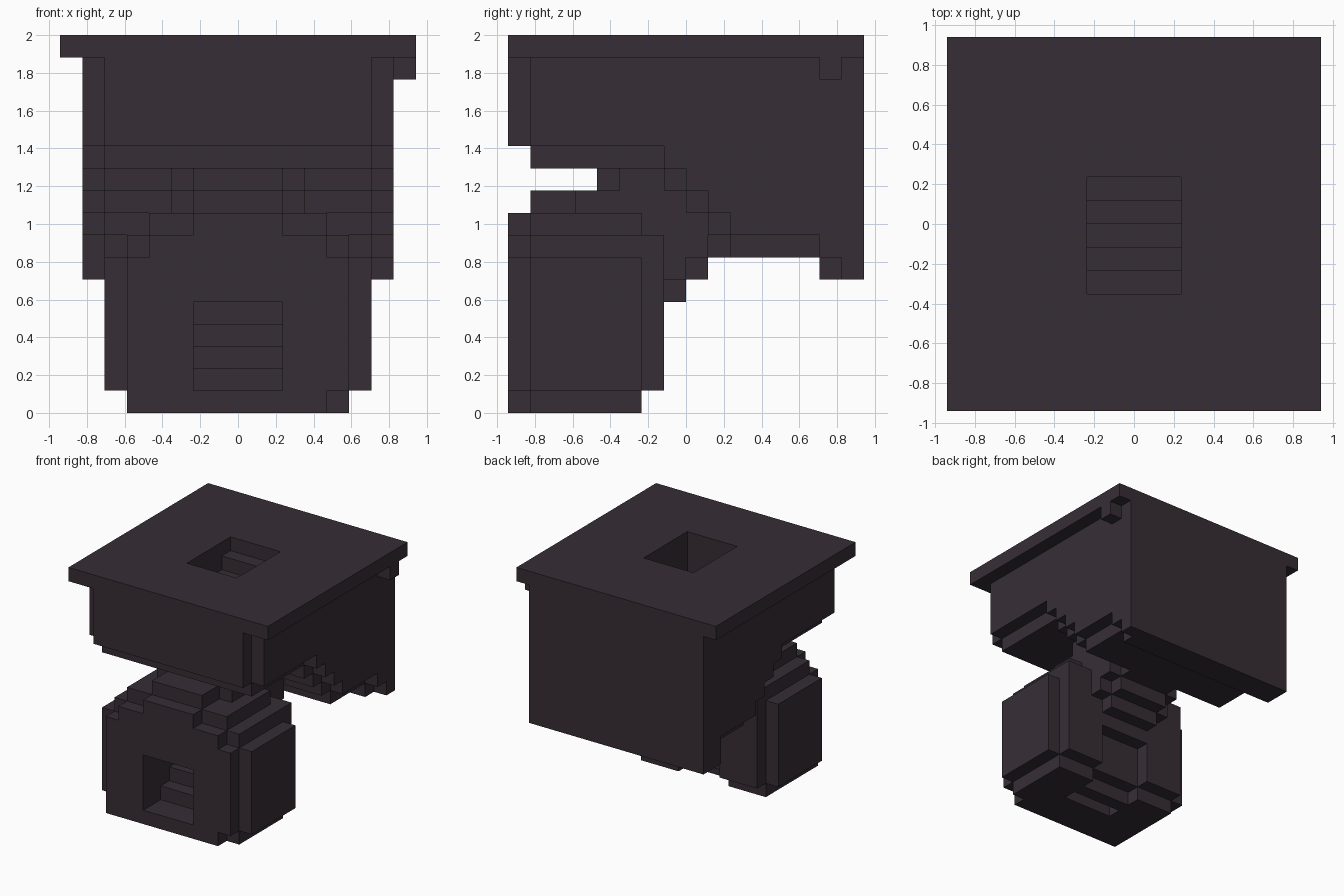
import bpy, bmesh
from mathutils import Vector

cube = bpy.data.objects.get("Cube")
if cube:
    bpy.data.objects.remove(cube)

UNIT = 2 / 17
mat = bpy.data.materials.new("dark_plum")
mat.use_nodes = True
mat.diffuse_color = (0.037, 0.027, 0.036, 1)
mat.node_tree.nodes["Principled BSDF"].inputs["Base Color"].default_value = mat.diffuse_color

owner = {}  # block cell -> part name


def cells(x0, x1, y0, y1, z0, z1):
    return [(x, y, z) for x in range(x0, x1) for y in range(y0, y1) for z in range(z0, z1)]


def add(part, half, y0, y1, z0, z1):
    """Fill a block centred on x = 0."""
    for c in cells(-half, half, y0, y1, z0, z1):
        owner.setdefault(c, part)


def cut(x0, x1, y0, y1, z0, z1):
    for c in cells(x0, x1, y0, y1, z0, z1):
        owner.pop(c, None)


# Rim slab with a small tab below it
add("rim", 8, -8, 8, 16, 17)
owner[(7, 6, 15)] = "rim"

# Upper body: stepped underside, the side skin ends one block higher
add("body", 6, -8, -7, 12, 16)
for y in range(-7, 8):
    if y >= 6:
        skin = core = 6
    else:
        skin = min(12, max(8, 10 - y))
        core = skin - 1
    add("body", 7, y, y + 1, skin, 16)
    add("body", 6, y, y + 1, core, 16)
cut(6, 7, 6, 7, 6, 7)

# Head: rounded block
for half, y0, y1, z0, z1 in [
    (5, -8, -2, 0, 1), (5, -8, -1, 1, 7), (6, -7, -2, 1, 7),
    (4, -8, -1, 7, 8), (5, -7, -1, 7, 8),
    (2, -8, -7, 8, 9), (4, -7, -2, 8, 9), (2, -7, -5, 9, 10),
]:
    add("head", half, y0, y1, z0, z1)
cut(4, 5, -8, -7, 0, 1)

# Neck: stepped bend joining head and body
for half, y0, y1, z0, z1 in [
    (3, -5, 1, 9, 10), (2, -4, 0, 10, 11), (3, -3, 0, 10, 11),
    (3, -2, 2, 8, 9), (3, -1, 1, 7, 8), (2, 1, 2, 7, 8),
    (3, -1, 0, 6, 7), (2, 0, 1, 6, 7), (2, -1, 0, 5, 6),
]:
    add("neck", half, y0, y1, z0, z1)

# Stepped pit in the rim
for i in range(5):
    cut(-2, 2, 1 - i, 2 - i, 16 - i, 17)

# Stepped mouth in the head
cut(-2, 2, -8, -6, 1, 5)
for i in range(3):
    cut(-2, 2, i - 6, i - 5, 2 + i, 5)

# Slot beneath the head and recess behind it
cut(-2, 2, -5, -4, 0, 1)
cut(-2, 2, -3, -2, 0, 1)
cut(-2, 2, -2, -1, 1, 4)


def build(part):
    """Make the exposed block faces of one part and merge the flat ones."""
    bm = bmesh.new()
    for cell, name in owner.items():
        if name != part:
            continue
        for axis in range(3):
            for side in (-1, 1):
                near = list(cell)
                near[axis] += side
                if tuple(near) in owner:
                    continue
                n, u, v = (Vector.Fill(3, 0.0) for _ in range(3))
                n[axis] = side * 0.5
                u[(axis + 1) % 3] = 0.5
                v[(axis + 2) % 3] = 0.5 * side
                mid = Vector(cell) + Vector((0.5, 0.5, 0.5)) + n
                quad = [mid - u - v, mid + u - v, mid + u + v, mid - u + v]
                bm.faces.new([bm.verts.new(p * UNIT) for p in quad])
    bmesh.ops.remove_doubles(bm, verts=bm.verts, dist=0.001)
    bmesh.ops.dissolve_limit(bm, angle_limit=0.02, verts=bm.verts, edges=bm.edges)
    mesh = bpy.data.meshes.new(part)
    bm.to_mesh(mesh)
    bm.free()
    mesh.materials.append(mat)
    bpy.context.collection.objects.link(bpy.data.objects.new(part, mesh))


for part in ("rim", "body", "head", "neck"):
    build(part)
